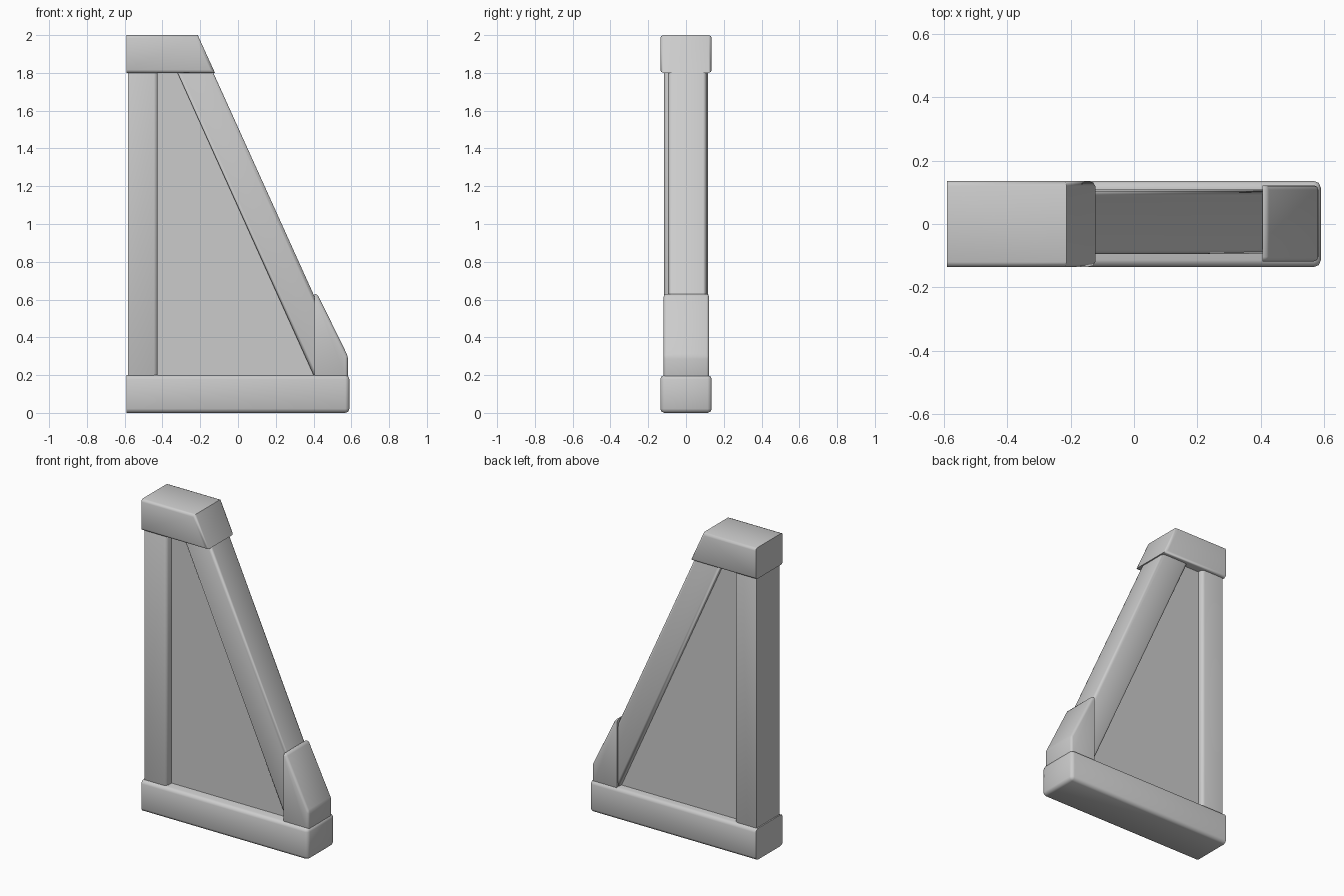
import bpy, bmesh, math

old = bpy.data.objects.get("Cube")
if old:
    bpy.data.objects.remove(old, do_unlink=True)

grey = bpy.data.materials.new("plain_grey")
grey.use_nodes = True
colour = (0.6, 0.6, 0.6, 1)
grey.diffuse_color = colour
grey.node_tree.nodes["Principled BSDF"].inputs["Base Color"].default_value = colour


def prism(name, outline, front, back, bevel=0.0, rounded=lambda e: True):
    """Extrude an x-z outline from front to back and round the chosen edges."""
    bm = bmesh.new()
    face = bm.faces.new([bm.verts.new((x, front, z)) for x, z in outline])
    extruded = bmesh.ops.extrude_face_region(bm, geom=[face])["geom"]
    for v in extruded:
        if isinstance(v, bmesh.types.BMVert):
            v.co.y = back
    bmesh.ops.recalc_face_normals(bm, faces=bm.faces[:])
    if bevel:
        edges = [e for e in bm.edges if rounded(e)]
        bmesh.ops.bevel(bm, geom=edges, offset=bevel, segments=2, profile=0.5,
                        affect='EDGES', clamp_overlap=True)
    mesh = bpy.data.meshes.new(name)
    bm.to_mesh(mesh)
    bm.free()
    mesh.materials.append(grey)
    obj = bpy.data.objects.new(name, mesh)
    bpy.context.collection.objects.link(obj)
    bpy.ops.object.select_all(action='DESELECT')
    obj.select_set(True)
    bpy.context.view_layer.objects.active = obj
    bpy.ops.object.shade_smooth_by_angle(angle=math.radians(50))
    return obj


def right_of(limit):
    """Pick edges that do not lie on the flat end at the given x."""
    return lambda e: max(v.co.x for v in e.verts) > limit + 0.01


def lengthwise(e):
    """Pick edges that run along the part instead of across its depth."""
    return abs(e.verts[0].co.y - e.verts[1].co.y) < 0.01


# Base beam, flat at the wall end
prism("base_beam", [(-0.59, 0), (0.59, 0), (0.59, 0.2), (-0.59, 0.2)],
      -0.136, 0.136, 0.022, right_of(-0.59))

# Top cap with a sloping end
prism("top_cap", [(-0.59, 1.8), (-0.122, 1.8), (-0.213, 2), (-0.59, 2)],
      -0.136, 0.136, 0.016, lambda e: right_of(-0.59)(e) and lengthwise(e))

# Upright post
prism("upright_post", [(-0.582, 0.15), (-0.425, 0.15), (-0.425, 1.85), (-0.582, 1.85)],
      -0.116, 0.116, 0.02, right_of(-0.582))

# Sloping brace
prism("sloping_brace", [(0.4225, 0.15), (0.575, 0.24), (-0.153, 1.85), (-0.3425, 1.85)],
      -0.094, 0.109, 0.018, lengthwise)

# Foot block under the brace
prism("foot_block", [(0.405, 0.17), (0.582, 0.17), (0.582, 0.3), (0.42, 0.63), (0.405, 0.63)],
      -0.118, 0.122, 0.014, right_of(0.405))

# Infill panel between the frame members
prism("infill_panel", [(-0.5, 0.15), (0.45, 0.15), (-0.28, 1.85), (-0.5, 1.85)],
      -0.065, 0.08)
